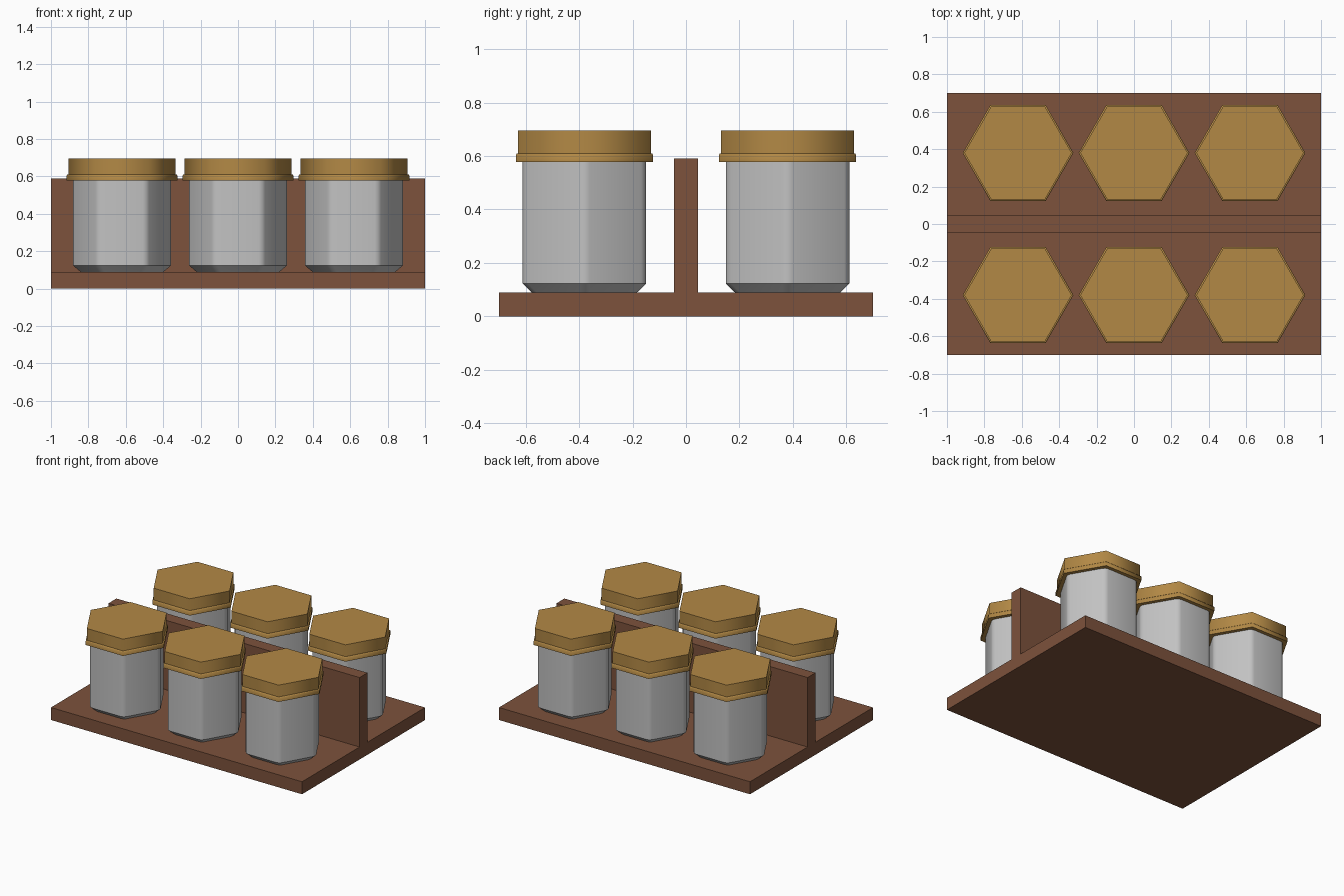
import bpy, bmesh, math
from mathutils import Vector

if "Cube" in bpy.data.objects:
    bpy.data.objects.remove(bpy.data.objects["Cube"])


def material(name, rgb):
    m = bpy.data.materials.new(name)
    m.diffuse_color = (*rgb, 1)
    m.use_nodes = True
    m.node_tree.nodes["Principled BSDF"].inputs["Base Color"].default_value = m.diffuse_color
    return m


WOOD = material("brown_wood", (0.205, 0.085, 0.045))
GOLD = material("gold_lid", (0.45, 0.25, 0.06))
GREY = material("grey_jar", (0.54, 0.54, 0.54))


def finish(name, bm, mat, angle=None):
    bmesh.ops.recalc_face_normals(bm, faces=bm.faces[:])
    me = bpy.data.meshes.new(name)
    bm.to_mesh(me)
    bm.free()
    me.materials.append(mat)
    ob = bpy.data.objects.new(name, me)
    bpy.context.collection.objects.link(ob)
    if angle:
        bpy.ops.object.select_all(action='DESELECT')
        ob.select_set(True)
        bpy.context.view_layer.objects.active = ob
        bpy.ops.object.shade_smooth_by_angle(angle=math.radians(angle))
    return ob


def box(name, size, centre):
    bm = bmesh.new()
    bmesh.ops.create_cube(bm, size=1)
    for v in bm.verts:
        v.co = Vector(a * s + c for a, s, c in zip(v.co, size, centre))
    return finish(name, bm, WOOD)


def hexagon(r, cut=0.0, seg=2):
    """Hexagon outline with points on the x axis; corners rounded by cut."""
    pts = []
    for i in range(6):
        a = i * math.pi / 3
        if not cut:
            pts.append((r * math.cos(a), r * math.sin(a)))
            continue
        rad = cut * math.sqrt(3)
        d = r - rad / math.cos(math.pi / 6)
        for k in range(seg + 1):
            b = a + (k / seg - 0.5) * math.pi / 3
            pts.append((d * math.cos(a) + rad * math.cos(b),
                        d * math.sin(a) + rad * math.sin(b)))
    return pts


def hex_stack(name, profile, pos, mat, angle, cut=0.0):
    """Closed solid through hexagon rings given as (radius, z)."""
    bm = bmesh.new()
    rings = [[bm.verts.new((pos[0] + x, pos[1] + y, z)) for x, y in hexagon(r, cut)]
             for r, z in profile]
    n = len(rings[0])
    for a, b in zip(rings, rings[1:]):
        for i in range(n):
            j = (i + 1) % n
            bm.faces.new((a[i], a[j], b[j], b[i]))
    bm.faces.new(rings[0][::-1])
    bm.faces.new(rings[-1])
    return finish(name, bm, mat, angle)


# Rack: base board and central upright divider
box("base_board", (2, 1.4, 0.09), (0, 0, 0.045))
box("divider", (2, 0.09, 0.50), (0, 0, 0.34))

# Two rows of three jars, each with a flanged lid
for row, y in (("front", -0.38), ("back", 0.38)):
    for col, x in (("left", -0.62), ("middle", 0), ("right", 0.62)):
        hex_stack(f"{row}_{col}_jar",
                  [(0.228, 0.09), (0.267, 0.123), (0.267, 0.585)],
                  (x, y), GREY, 40, cut=0.022)
        hex_stack(f"{row}_{col}_lid",
                  [(0.296, 0.578), (0.296, 0.605), (0.292, 0.61),
                   (0.287, 0.61), (0.287, 0.695)],
                  (x, y), GOLD, 62)
